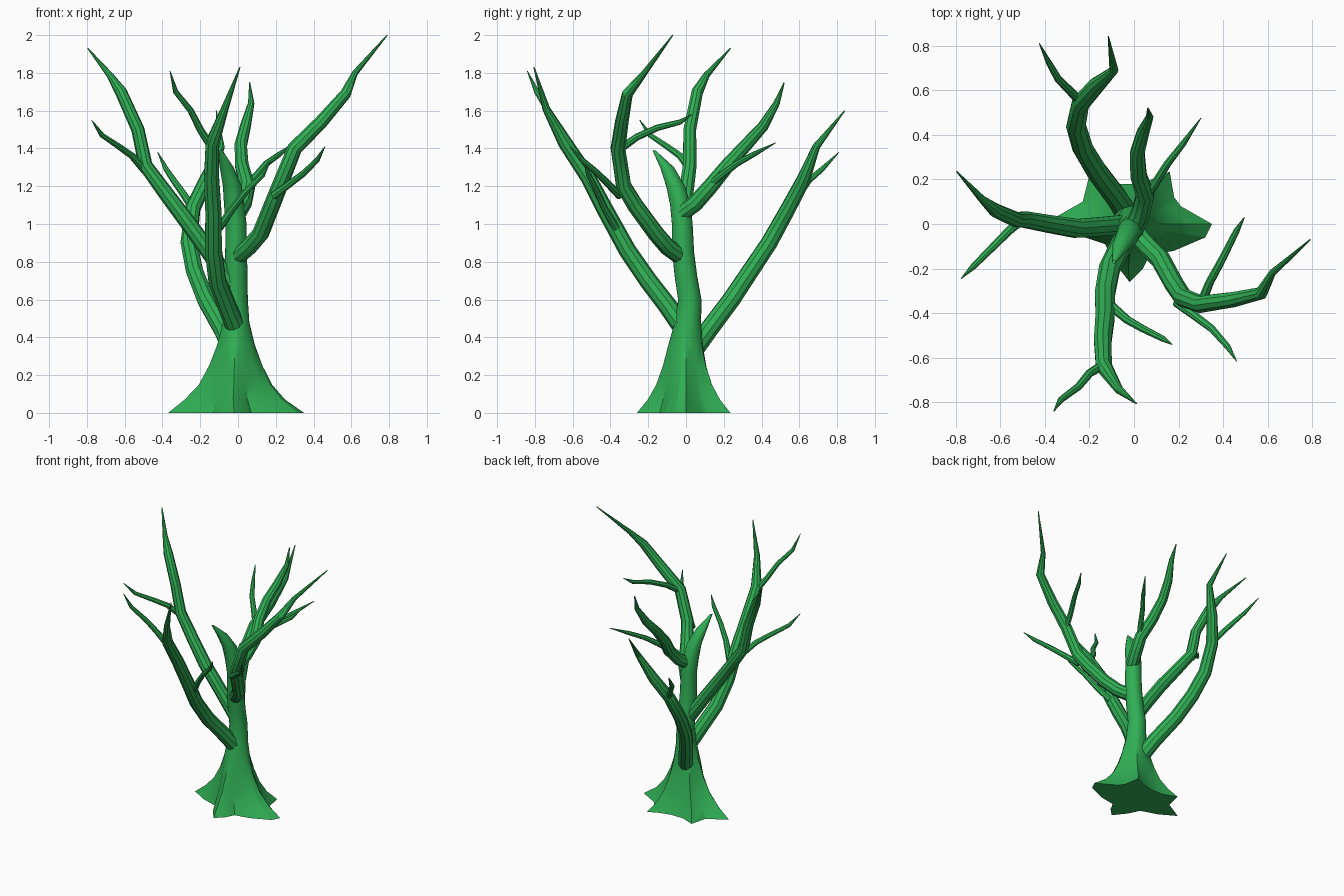
import bpy, bmesh, math
from mathutils import Vector

mat = bpy.data.materials.new("green")
mat.diffuse_color = (0.03, 0.43, 0.09, 1)


def loft(name, rings):
    """Skin a list of equal-sized rings and cap both ends."""
    bm = bmesh.new()
    vs = [[bm.verts.new(p) for p in r] for r in rings]
    n = len(rings[0])
    for a, b in zip(vs, vs[1:]):
        for i in range(n):
            j = (i + 1) % n
            bm.faces.new((a[i], a[j], b[j], b[i]))
    bm.faces.new(vs[0][::-1])
    bm.faces.new(vs[-1])
    bmesh.ops.recalc_face_normals(bm, faces=bm.faces)
    me = bpy.data.meshes.new(name)
    bm.to_mesh(me)
    bm.free()
    me.materials.append(mat)
    ob = bpy.data.objects.new(name, me)
    bpy.context.collection.objects.link(ob)
    bpy.context.view_layer.objects.active = ob
    ob.select_set(True)
    bpy.ops.object.shade_smooth_by_angle(angle=math.radians(30))
    ob.select_set(False)


def limb(name, pts, radii, sides=10):
    """Tapered tube along a path; radii are spread along its length."""
    pts = [Vector(p) for p in pts]
    m = len(pts) - 1
    rings, u = [], None
    for k, p in enumerate(pts):
        t = Vector()
        if k:
            t += (p - pts[k - 1]).normalized()
        if k < m:
            t += (pts[k + 1] - p).normalized()
        t.normalize()
        u = t.orthogonal() if u is None else u - t * u.dot(t)
        u.normalize()
        v = t.cross(u)
        f = k / m * (len(radii) - 1)
        i = min(int(f), len(radii) - 2)
        r = radii[i] + (radii[i + 1] - radii[i]) * (f - i)
        rings.append([p + (u * math.cos(a) + v * math.sin(a)) * r
                      for a in (2 * math.pi * s / sides for s in range(sides))])
    loft(name, rings)


# trunk: five-rooted star footprint easing into a round stem
star = [(.35, 0), (.21, .08), (.18, .12), (.16, .235), (.08, .2), (0, .18),
        (-.1, .18), (-.2, .22), (-.23, .1), (-.37, .02), (-.25, -.05),
        (-.13, -.09), (-.09, -.17), (-.02, -.26), (.04, -.2), (.07, -.14),
        (.18, -.12), (.32, -.06)]
# z, centre x, centre y, radius, amount of star
levels = [(0, 0, 0, .1, 1), (.07, -.01, 0, .1, .64), (.15, -.01, 0, .1, .36),
          (.25, -.01, 0, .09, .19), (.36, -.01, 0, .083, .06),
          (.48, -.01, .01, .07, 0), (.6, -.01, .02, .062, 0),
          (.72, -.01, 0, .06, 0), (.85, -.01, -.015, .058, 0),
          (1.0, -.01, -.02, .055, 0), (1.1, -.02, -.03, .054, 0),
          (1.2, -.03, -.055, .05, 0), (1.3, -.06, -.1, .037, 0),
          (1.39, -.09, -.17, .008, 0)]
rings = []
for z, cx, cy, r, s in levels:
    ring = []
    for x, y in star:
        d = math.hypot(x, y)
        ring.append((cx + x / d * r * (1 - s) + x * s,
                     cy + y / d * r * (1 - s) + y * s, z))
    rings.append(ring)
loft("trunk", rings)

# main branches
BIG = (.052, .049, .045, .038, .003)
MID = (.046, .044, .038, .032, .003)
limb("front_branch", [(-.02, -.03, .47), (-.06, -.1, .57), (-.11, -.2, .7),
     (-.13, -.31, .86), (-.13, -.42, 1.06), (-.14, -.52, 1.25),
     (-.135, -.64, 1.43), (-.07, -.74, 1.61), (.01, -.805, 1.83)], BIG)
limb("right_branch", [(0, -.03, .83), (.06, -.1, .88), (.12, -.16, .95),
     (.18, -.27, 1.1), (.22, -.33, 1.2), (.3, -.36, 1.4), (.44, -.34, 1.54),
     (.57, -.31, 1.69), (.62, -.22, 1.8), (.79, -.07, 2.0)],
     (.046, .045, .042, .033, .003))
limb("left_branch", [(-.02, 0, .66), (-.13, -.01, .82), (-.26, -.02, 1.0),
     (-.38, 0, 1.16), (-.49, .02, 1.31), (-.53, .02, 1.5),
     (-.62, .06, 1.7), (-.68, .11, 1.79), (-.795, .235, 1.93)], MID)
limb("back_branch", [(-.03, .04, .33), (-.08, .12, .44), (-.17, .24, .6),
     (-.23, .34, .75), (-.26, .44, .9), (-.24, .54, 1.08),
     (-.17, .62, 1.23), (-.09, .69, 1.41), (-.115, .84, 1.6)], BIG)
limb("upper_back_branch", [(0, -.02, 1.06), (.03, .05, 1.11), (.05, .13, 1.2),
     (.02, .22, 1.31), (.015, .32, 1.42), (.04, .41, 1.52),
     (.07, .48, 1.64), (.062, .52, 1.75)], (.045, .043, .036, .028, .003))

# thin twigs
twigs = [
    [(-.135, -.63, 1.4), (-.2, -.67, 1.5), (-.25, -.73, 1.6),
     (-.33, -.79, 1.7), (-.36, -.84, 1.81)],
    [(-.1, -.37, .98), (-.03, -.43, 1.08), (.04, -.47, 1.17),
     (.13, -.515, 1.26), (.17, -.54, 1.33)],
    [(.19, -.35, 1.15), (.27, -.41, 1.21), (.35, -.47, 1.27),
     (.42, -.55, 1.34), (.46, -.615, 1.41)],
    [(.3, -.36, 1.39), (.34, -.26, 1.46), (.4, -.15, 1.51),
     (.46, -.03, 1.54), (.495, .03, 1.58)],
    [(-.49, .03, 1.28), (-.56, -.03, 1.36), (-.63, -.1, 1.41),
     (-.72, -.19, 1.47), (-.775, -.245, 1.55)],
    [(-.23, .54, 1.07), (-.29, .6, 1.16), (-.34, .65, 1.23),
     (-.38, .72, 1.29), (-.425, .81, 1.38)],
    [(.05, .12, 1.2), (.1, .19, 1.26), (.15, .27, 1.32),
     (.22, .36, 1.37), (.3, .475, 1.43)],
]
for i, path in enumerate(twigs):
    limb("twig_%d" % (i + 1), path, (.022, .019, .017, .014, .002), 8)
